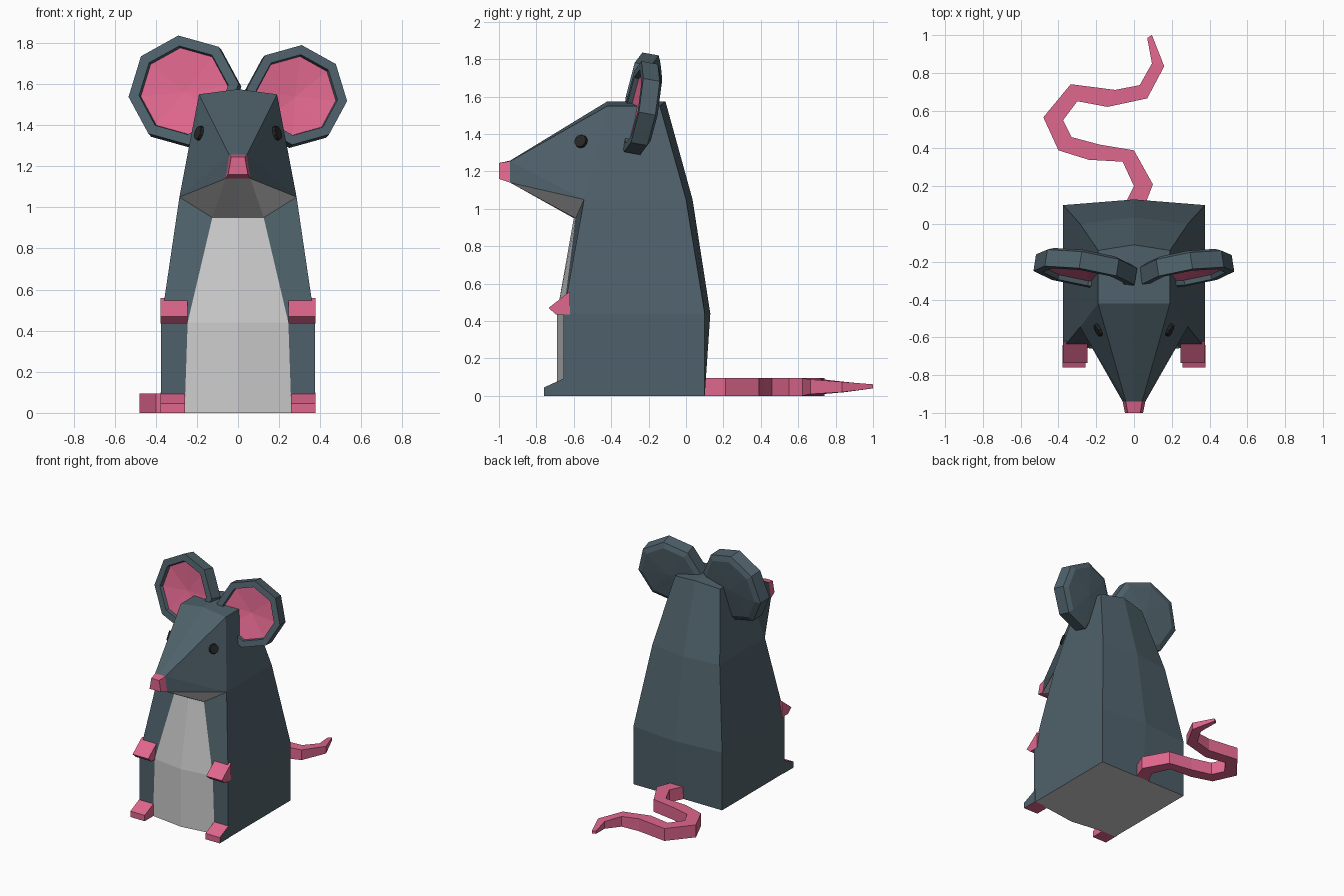
import bpy, bmesh
from math import radians, cos, sin
from mathutils import Matrix, Vector

if "Cube" in bpy.data.objects:
    bpy.data.objects.remove(bpy.data.objects["Cube"])


def material(name, rgb):
    m = bpy.data.materials.new(name)
    m.diffuse_color = (*rgb, 1)
    m.use_nodes = True
    m.node_tree.nodes["Principled BSDF"].inputs["Base Color"].default_value = m.diffuse_color
    return m


FUR, PINK, PALE, BLACK = 0, 1, 2, 3
MATS = [material("fur", (0.078, 0.12, 0.145)), material("pink", (0.74, 0.135, 0.27)),
        material("pale", (0.8, 0.8, 0.8)), material("black", (0.02, 0.02, 0.02))]


def finish(name, bm):
    bmesh.ops.remove_doubles(bm, verts=bm.verts, dist=0.0005)
    bmesh.ops.recalc_face_normals(bm, faces=bm.faces)
    me = bpy.data.meshes.new(name)
    bm.to_mesh(me)
    bm.free()
    for m in MATS:
        me.materials.append(m)
    ob = bpy.data.objects.new(name, me)
    bpy.context.collection.objects.link(ob)
    return ob


def add_face(bm, pts, mat):
    f = bm.faces.new([bm.verts.new(p) for p in pts])
    f.material_index = mat


def loft(bm, rings, mats):
    """Skin closed rings; mats gives one material per band."""
    n = len(rings[0])
    for a, b, m in zip(rings, rings[1:], mats):
        for i in range(n):
            j = (i + 1) % n
            add_face(bm, (a[i], a[j], b[j], b[i]), m)


# Body and head: right half, each ring runs belly centre, belly edge, front corner, back corner, spine
rings = [
    [(0, -.69, 0), (.26, -.655, 0), (.375, -.655, 0), (.375, .10, 0), (0, .10, 0)],
    [(0, -.69, .44), (.245, -.655, .44), (.375, -.655, .44), (.375, .10, .44), (0, .13, .44)],
    [(0, -.60, .95), (.125, -.59, .95), (.285, -.545, 1.05), (.285, 0, 1.05), (0, .035, 1.05)],
]
crown_f, crown_b = (.19, -.42, 1.55), (.19, -.14, 1.55)
mid_f, mid_b = (0, -.42, 1.575), (0, -.11, 1.575)
nose_top, nose_bot = (.043, -.94, 1.255), (.06, -.94, 1.14)
nose_top_mid, nose_bot_mid = (0, -.94, 1.258), (0, -.94, 1.14)
tip_top, tip_bot = (.033, -1.0, 1.245), (.048, -1.0, 1.16)
tip_top_mid, tip_bot_mid = (0, -1.0, 1.245), (0, -1.0, 1.16)
f, b, c, d, e = rings[2]
half = [(rings[0], PALE)]
for lo, hi in zip(rings, rings[1:]):
    for i in range(4):
        half.append(((lo[i], lo[i + 1], hi[i + 1], hi[i]), PALE if i == 0 else FUR))
half += [
    ((c, d, crown_b, crown_f), FUR), ((d, e, mid_b, crown_b), FUR),
    ((crown_f, crown_b, mid_b, mid_f), FUR),
    ((c, crown_f, nose_top), FUR), ((c, nose_top, nose_bot), FUR),
    ((crown_f, mid_f, nose_top_mid, nose_top), FUR),
    ((b, c, nose_bot), PALE), ((f, b, nose_bot, nose_bot_mid), PALE),
    ((nose_top, nose_top_mid, tip_top_mid, tip_top), PINK),
    ((nose_top, tip_top, tip_bot, nose_bot), PINK),
    ((nose_bot, tip_bot, tip_bot_mid, nose_bot_mid), PINK),
    ((tip_top, tip_top_mid, tip_bot_mid, tip_bot), PINK),
]
bm = bmesh.new()
for s in (1, -1):
    for pts, m in half:
        add_face(bm, [(s * x, y, z) for x, y, z in pts], m)
finish("body", bm)


# Paws and feet: side profiles extruded across x
def prism(name, profile, x0, x1, outer_mat):
    bm = bmesh.new()
    r0, r1 = ([(x, y, z) for y, z in profile] for x in (x0, x1))
    loft(bm, [r0, r1], [PINK])
    add_face(bm, r0, PINK)
    add_face(bm, r1, outer_mat)
    finish(name, bm)


PAW = [(-.62, .56), (-.735, .47), (-.695, .435), (-.62, .435)]
FOOT = [(-.64, .10), (-.66, .09), (-.76, .045), (-.76, 0), (-.64, 0)]
for s, side in ((1, "right"), (-1, "left")):
    prism("paw_" + side, PAW, s * .245, s * .377, PINK)
    prism("foot_" + side, FOOT, s * .257, s * .378, FUR)


# Ears: dished octagons, leaning back and turned outward
def ear(name, s, x, z, r):
    place = (Matrix.Translation((x, -.285, z)) @ Matrix.Rotation(radians(s * 9), 4, 'Z')
             @ Matrix.Rotation(radians(-10), 4, 'X'))

    def ring(k, depth):
        angles = [radians(-7 + 45 * i) for i in range(8)]
        return [place @ Vector((s * k * r * cos(a), depth, k * r * sin(a))) for a in angles]

    loops = [ring(.79, .025), ring(.81, 0), ring(1, 0), ring(1, .09), ring(.85, .108)]
    bm = bmesh.new()
    loft(bm, loops, [FUR] * 4)
    for loop, depth, m in ((loops[0], .05, PINK), (loops[-1], .12, FUR)):
        centre = place @ Vector((0, depth, 0))
        for i in range(8):
            add_face(bm, (loop[i], loop[(i + 1) % 8], centre), m)
    finish(name, bm)


ear("ear_right", 1, .287, 1.547, .248)
ear("ear_left", -1, -.265, 1.57, .272)

# Eyes: small discs on the cheeks
for s, side in ((1, "right"), (-1, "left")):
    normal = Vector((s * .21, -.105, .066)).normalized()
    bm = bmesh.new()
    bmesh.ops.create_cone(bm, cap_ends=True, segments=10, radius1=.04, radius2=.034, depth=.03,
                          matrix=Matrix.Translation((s * .184, -.56, 1.36))
                          @ normal.to_track_quat('Z', 'Y').to_matrix().to_4x4())
    for face in bm.faces:
        face.material_index = BLACK
    finish("eye_" + side, bm)

# Tail: left and right edge points, with bottom and top height
LEFT = [(-.06, .08), (0, .2), (-.06, .33), (-.24, .34), (-.40, .39), (-.48, .565),
        (-.335, .74), (-.1, .71), (.03, .735), (.095, .85), (.07, .985)]
RIGHT = [(.05, .08), (.1, .21), (.0, .39), (-.18, .42), (-.33, .46), (-.375, .55),
         (-.3, .65), (-.14, .62), (.07, .665), (.16, .835), (.095, 1.0)]
HEIGHT = [(0, .095)] * 8 + [(.01, .088), (.02, .075), (.04, .062)]
sections = [[(*l, lo), (*r, lo), (*r, hi), (*l, hi)] for l, r, (lo, hi) in zip(LEFT, RIGHT, HEIGHT)]
bm = bmesh.new()
loft(bm, sections, [PINK] * 10)
add_face(bm, sections[0], PINK)
add_face(bm, sections[-1], PINK)
finish("tail", bm)
